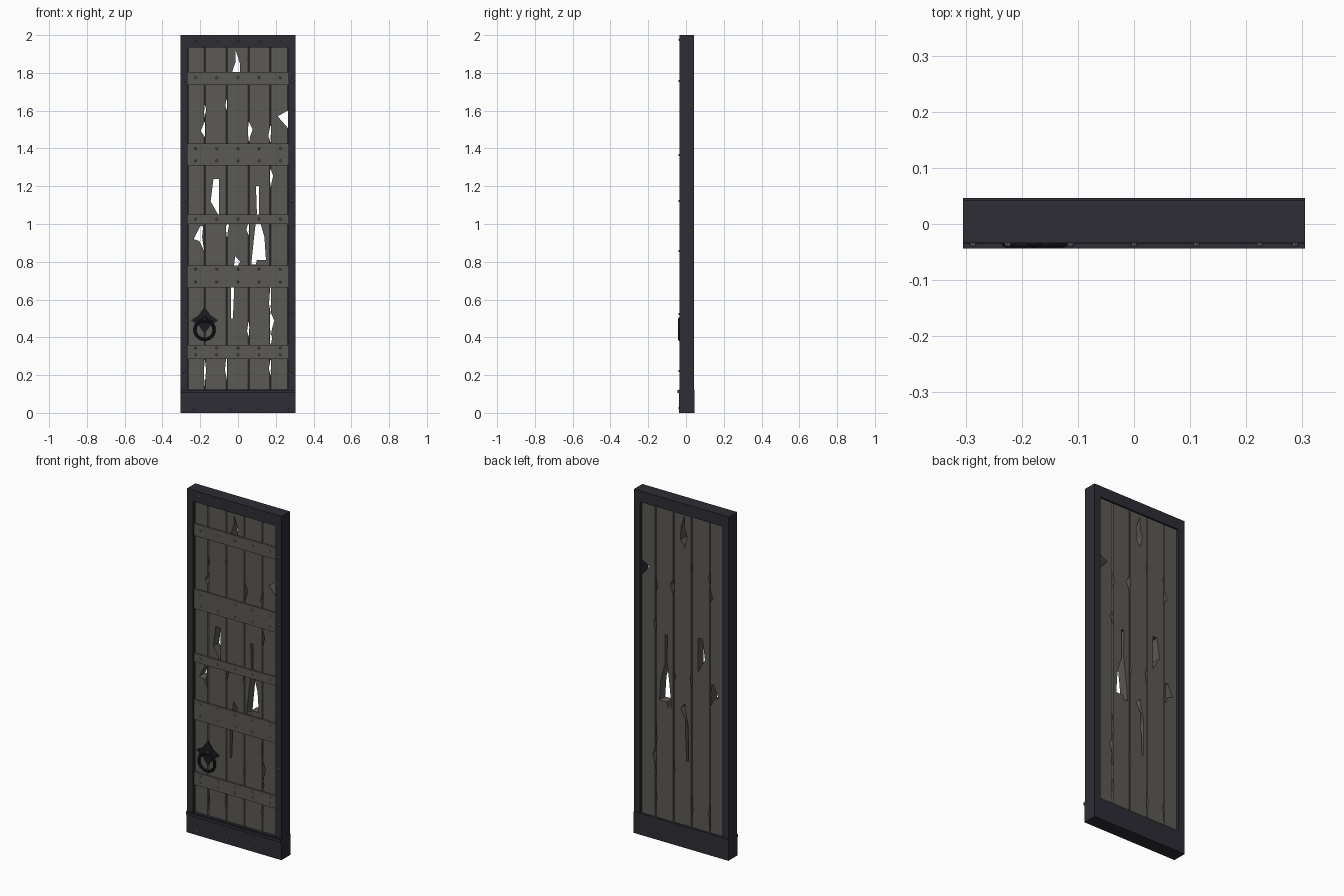
import bpy, bmesh, math
from mathutils import Matrix, Vector

cube = bpy.data.objects.get("Cube")
if cube:
    bpy.data.objects.remove(cube)


def material(name, rgb):
    m = bpy.data.materials.new(name)
    m.use_nodes = True
    m.diffuse_color = (*rgb, 1)
    m.node_tree.nodes["Principled BSDF"].inputs["Base Color"].default_value = (*rgb, 1)
    return m


WOOD = material("weathered wood", (0.108, 0.100, 0.091))
IRON = material("dark iron", (0.026, 0.026, 0.036))
BLACK = material("black iron", (0.012, 0.012, 0.015))
STEEL = material("rivet steel", (0.19, 0.19, 0.20))


def finish(name, bm, mat):
    bmesh.ops.recalc_face_normals(bm, faces=bm.faces)
    mesh = bpy.data.meshes.new(name)
    bm.to_mesh(mesh)
    bm.free()
    mesh.materials.append(mat)
    ob = bpy.data.objects.new(name, mesh)
    bpy.context.collection.objects.link(ob)
    return ob


def box(name, x, y, z, mat, bevel=0):
    """Box from (low, high) ranges on each axis."""
    bm = bmesh.new()
    size = [r[1] - r[0] for r in (x, y, z)]
    mid = [(r[0] + r[1]) / 2 for r in (x, y, z)]
    bmesh.ops.create_cube(bm, size=1, matrix=Matrix.Translation(mid) @ Matrix.Diagonal((*size, 1)))
    if bevel:
        edges = [e for e in bm.edges if abs(e.verts[0].co.z - e.verts[1].co.z) > 0.1]
        bmesh.ops.bevel(bm, geom=edges, offset=bevel, segments=1, affect='EDGES')
    return finish(name, bm, mat)


def prism(bm, outline, y0, y1):
    """Extrude an x-z outline from y0 to y1."""
    face = bm.faces.new([bm.verts.new((x, y0, z)) for x, z in outline])
    ext = bmesh.ops.extrude_face_region(bm, geom=[face])
    verts = [v for v in ext["geom"] if isinstance(v, bmesh.types.BMVert)]
    bmesh.ops.translate(bm, verts=verts, vec=(0, y1 - y0, 0))


# Iron frame, kick plate and its trim strip
W, IN, FRONT, BACK = 0.305, 0.265, -0.034, 0.043
box("right_stile", (-W, -IN), (FRONT, BACK), (0.12, 2), IRON)
box("left_stile", (IN, W), (FRONT, BACK), (0.12, 2), IRON)
box("top_rail", (-IN, IN), (FRONT, BACK), (1.935, 2), IRON)
box("kick_plate", (-W, W), (FRONT - 0.002, 0.046), (0, 0.125), IRON)
box("kick_trim", (-W, W), (-0.044, FRONT), (0.105, 0.121), IRON)

# Cutter with the broken holes and the splintered seams
holes = [
    [(-0.012, 1.92), (0.01, 1.85), (0.012, 1.78), (-0.015, 1.74), (-0.03, 1.81), (-0.012, 1.86)],
    [(0.21, 1.57), (0.28, 1.61), (0.28, 1.49)],
    [(-0.13, 1.237), (-0.1, 1.237), (-0.1, 1.04), (-0.145, 1.12)],
    [(0.095, 1.2), (0.112, 1.2), (0.112, 1.03), (0.14, 0.93), (0.148, 0.81), (0.1, 0.81),
     (0.095, 0.785), (0.07, 0.785), (0.085, 0.93), (0.1, 1.06)],
    [(0.012, 0.8), (-0.02, 0.74), (-0.02, 0.66), (-0.027, 0.5), (-0.038, 0.5),
     (-0.038, 0.7), (-0.02, 0.79), (-0.015, 0.83)],
    [(-0.2, 0.99), (-0.185, 0.985), (-0.19, 0.93), (-0.18, 0.86), (-0.205, 0.91), (-0.235, 0.92)],
]
SEAMS = (-0.177, -0.06, 0.056, 0.172)
# seam index, low z, high z, width to the left, width to the right
chips = [
    (0, 1.46, 1.54, 0.02, 0.003), (0, 1.56, 1.63, 0.002, 0.009), (0, 0.13, 0.28, 0.003, 0.008),
    (1, 1.6, 1.66, 0.007, 0.003), (1, 0.92, 1.03, 0.003, 0.012), (1, 0.17, 0.31, 0.009, 0.003),
    (2, 1.43, 1.54, 0.003, 0.022), (2, 0.94, 1.01, 0.012, 0.002), (2, 0.4, 0.48, 0.008, 0.004),
    (3, 1.43, 1.52, 0.012, 0.002), (3, 1.19, 1.29, 0.003, 0.014), (3, 0.52, 0.67, 0.008, 0.003),
    (3, 0.41, 0.53, 0.004, 0.02), (3, 0.35, 0.42, 0.003, 0.009), (3, 0.2, 0.28, 0.009, 0.003),
]
for i, z0, z1, left, right in chips:
    x, h = SEAMS[i], z1 - z0
    holes.append([(x - 0.001, z1), (x + 0.002, z1), (x + right, z0 + h * 0.65),
                  (x + right * 0.4, z0 + h * 0.3), (x + 0.002, z0), (x - left, z0 + h * 0.4)])
cut = bmesh.new()
for outline in holes:
    prism(cut, outline, -0.1, 0.1)
cutter = finish("hole_cutter", cut, WOOD)
cutter.hide_render = True

# Five planks, cut by the holes
edges = (-IN,) + SEAMS + (IN,)
planks = []
for i in range(5):
    p = box(f"plank_{i + 1}", (edges[i], edges[i + 1]), (-0.02, 0.033), (0.12, 1.94), WOOD, 0.004)
    mod = p.modifiers.new("holes", 'BOOLEAN')
    mod.operation, mod.solver, mod.object = 'DIFFERENCE', 'EXACT', cutter
    mod.use_self = True
    planks.append(p)
deps = bpy.context.evaluated_depsgraph_get()
cut_meshes = [bpy.data.meshes.new_from_object(p.evaluated_get(deps)) for p in planks]
for p, mesh in zip(planks, cut_meshes):
    p.modifiers.clear()
    p.data = mesh
bpy.data.objects.remove(cutter)

# Cross bars over the planks
bars = [(1.735, 1.805), (1.31, 1.425), (1.0, 1.05), (0.665, 0.78), (0.285, 0.36)]
for i, z in enumerate(bars):
    box(f"cross_bar_{i + 1}", (-IN, IN), (-0.028, -0.019), z, WOOD)


# Rivets
def rivets(name, spots, y):
    bm = bmesh.new()
    for x, z in spots:
        m = Matrix.Translation((x, y - 0.002, z)) @ Matrix.Rotation(math.pi / 2, 4, 'X')
        bmesh.ops.create_cone(bm, cap_ends=True, segments=8, radius1=0.007, radius2=0.004,
                              depth=0.006, matrix=m)
    return finish(name, bm, STEEL)


columns = (-0.225, -0.113, 0, 0.111, 0.224)
rows = (1.775, 1.4, 1.335, 1.026, 0.762, 0.693, 0.344, 0.308)
rivets("bar_rivets", [(x, z) for z in rows for x in columns], -0.028)
rivets("frame_rivets", [(x, 1.975) for x in columns] +
       [(s * 0.287, z) for s in (-1, 1) for z in (1.757, 1.365, 1.122, 0.857, 0.524, 0.222)] +
       [(x, 0.026) for x in (-0.235, -0.045, 0.105, 0.265)], FRONT - 0.001)

# Pull handle: star shaped plate, boss and ring
HX, HZ = -0.177, 0.49
star = []
for k in range(8):
    a = k * math.pi / 4
    r = 0.072 if k % 2 == 0 else 0.042
    star.append((HX + r * math.cos(a), HZ + r * math.sin(a)))
bm = bmesh.new()
prism(bm, star, -0.027, -0.018)
finish("handle_plate", bm, BLACK)

bm = bmesh.new()
bmesh.ops.create_uvsphere(bm, u_segments=12, v_segments=8, radius=0.016,
                          matrix=Matrix.Translation((HX, -0.027, HZ + 0.003)))
finish("handle_boss", bm, BLACK)

bpy.ops.mesh.primitive_torus_add(location=(HX, -0.034, 0.44), rotation=(math.pi / 2, 0, 0),
                                 major_radius=0.051, minor_radius=0.008,
                                 major_segments=24, minor_segments=8)
ring = bpy.context.object
ring.name = "handle_ring"
ring.data.materials.append(BLACK)
bpy.ops.object.shade_smooth_by_angle()
